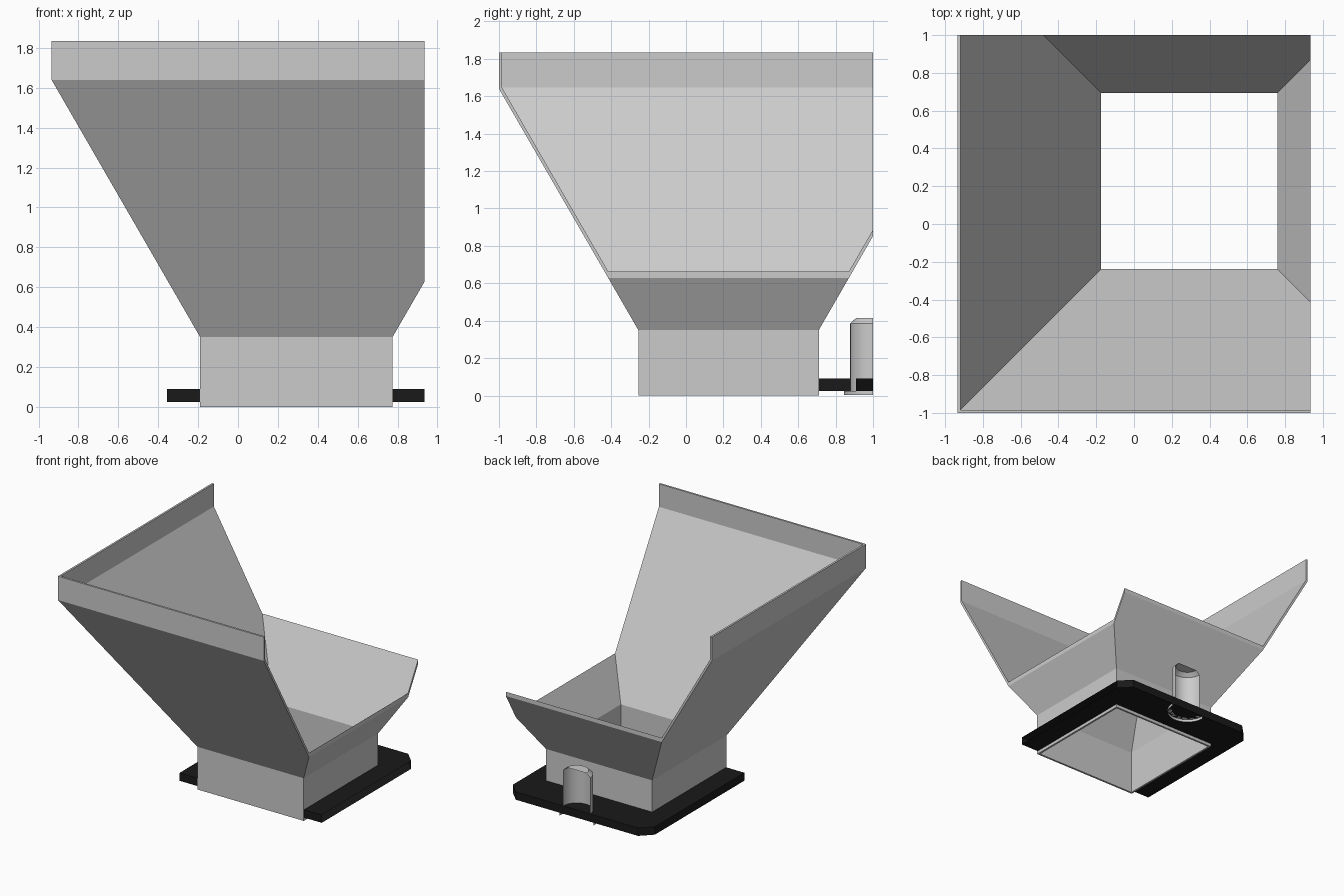
import bpy, bmesh, math

if "Cube" in bpy.data.objects:
    bpy.data.objects.remove(bpy.data.objects["Cube"])

X0, X1, Y0, Y1 = -0.19, 0.775, -0.255, 0.71   # neck footprint
CUT_X, CUT_Y = 0.935, 1.0                     # planes trimming the flared walls


def finish(name, bm, mat=None, normals=True):
    if normals:
        bmesh.ops.recalc_face_normals(bm, faces=bm.faces)
    me = bpy.data.meshes.new(name)
    bm.to_mesh(me)
    bm.free()
    ob = bpy.data.objects.new(name, me)
    bpy.context.collection.objects.link(ob)
    if mat:
        me.materials.append(mat)
    return ob


black = bpy.data.materials.new("black")
black.diffuse_color = (0.01, 0.01, 0.01, 1)
black.use_nodes = True
black.node_tree.nodes["Principled BSDF"].inputs["Base Color"].default_value = black.diffuse_color

# Hopper: square neck and flared walls, (offset from neck, height) profile
profile = [(0, 0), (0, 0.35), (0.745, 1.64), (0.745, 1.835),
           (0.729, 1.835), (0.729, 1.647), (-0.016, 0.357), (-0.016, 0)]
bm = bmesh.new()
rings = []
for e, z in profile:
    rings.append([bm.verts.new((x, y, z)) for x, y in
                  ((X0 - e, Y0 - e), (X1 + e, Y0 - e), (X1 + e, Y1 + e), (X0 - e, Y1 + e))])
for i, a in enumerate(rings):
    b = rings[(i + 1) % len(rings)]
    for j in range(4):
        k = (j + 1) % 4
        bm.faces.new((a[j], a[k], b[k], b[j]))
# trim the right and back walls and close the cut edges
for co, no in (((CUT_X, 0, 0), (1, 0, 0)), ((0, CUT_Y, 0), (0, 1, 0))):
    res = bmesh.ops.bisect_plane(bm, geom=bm.verts[:] + bm.edges[:] + bm.faces[:],
                                 plane_co=co, plane_no=no, clear_outer=True)
    edges = [g for g in res["geom_cut"] if isinstance(g, bmesh.types.BMEdge)]
    bmesh.ops.edgeloop_fill(bm, edges=edges)
finish("hopper", bm)

# Mounting plate: U shape around the neck, open on its right edge
outline = [(-0.355, -0.25), (X0, -0.25), (X0, Y1), (X1, Y1), (X1, -0.25),
           (0.935, -0.25), (0.935, 0.91), (0.845, 1), (-0.265, 1), (-0.355, 0.91)]
bm = bmesh.new()
f = bm.faces.new([bm.verts.new((x, y, 0.025)) for x, y in outline])
ext = bmesh.ops.extrude_face_region(bm, geom=[f], use_keep_orig=True)
bmesh.ops.translate(bm, vec=(0, 0, 0.065),
                    verts=[g for g in ext["geom"] if isinstance(g, bmesh.types.BMVert)])
bmesh.ops.recalc_face_normals(bm, faces=bm.faces)
side = [f for f in bm.faces if all(v.co.x > 0.93 for v in f.verts)]
bmesh.ops.delete(bm, geom=side, context='FACES_ONLY')
finish("mounting_plate", bm, black)

# Bolt: half-turned shell, sliced open at the back
bolt = [(0.155, 0.003), (0.155, 0.025), (0.122, 0.025), (0.122, 0.385), (0.09, 0.415), (0, 0.415)]
bm = bmesh.new()
N = 20
cols = []
for i in range(N + 1):
    a = math.pi * (1 + i / N)
    cols.append([bm.verts.new((0.2925 + r * math.cos(a), 1 + r * math.sin(a), z)) for r, z in bolt])
for a, b in zip(cols, cols[1:]):
    for j in range(len(bolt) - 1):
        bm.faces.new((a[j], b[j], b[j + 1], a[j + 1]))
bmesh.ops.remove_doubles(bm, verts=bm.verts, dist=1e-5)
ob = finish("bolt", bm, normals=False)
bpy.context.view_layer.objects.active = ob
ob.select_set(True)
bpy.ops.object.shade_smooth_by_angle(angle=math.radians(30))
